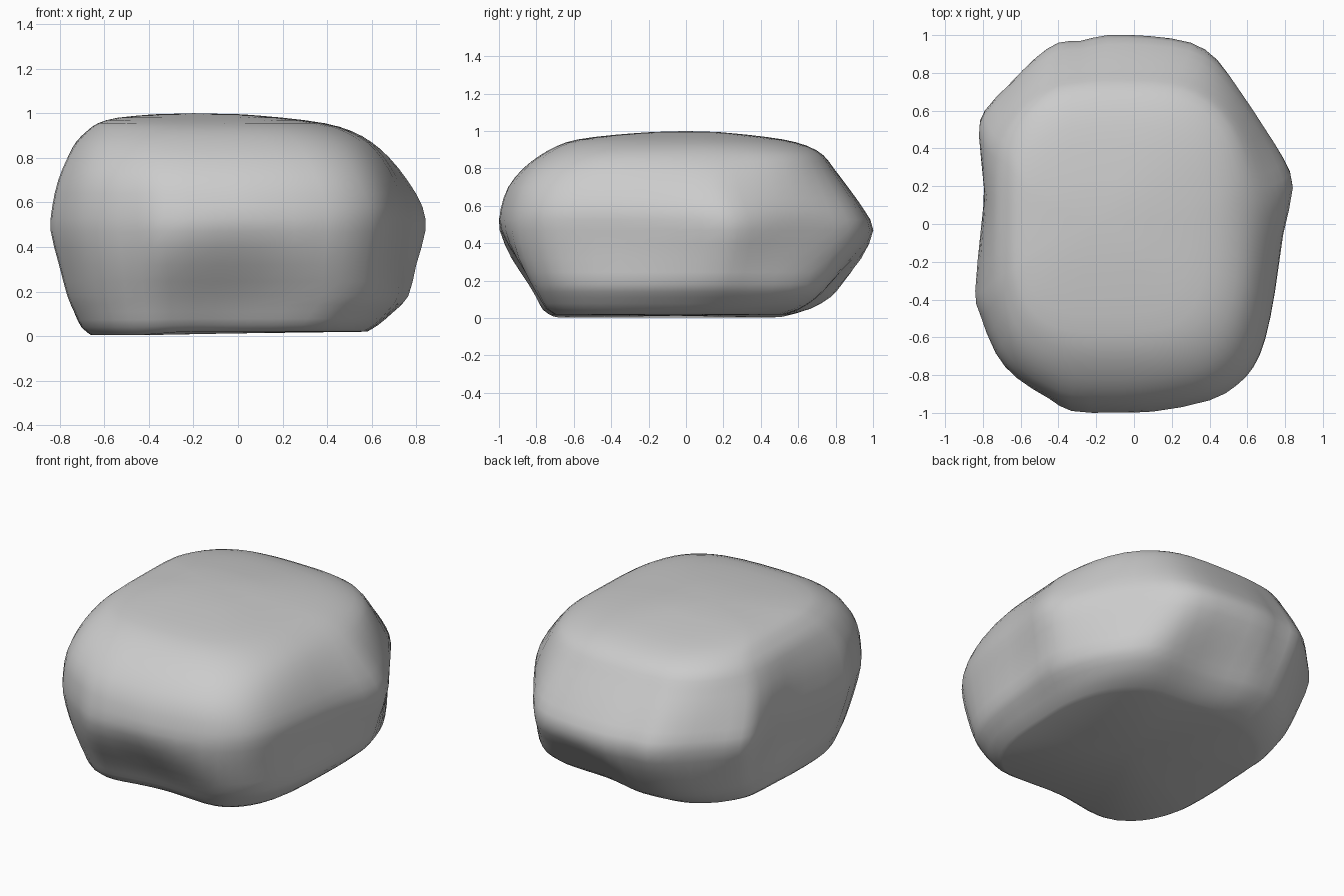
import bpy, math
from mathutils import Vector

if "Cube" in bpy.data.objects:
    bpy.data.objects.remove(bpy.data.objects["Cube"])

# Plan outline at the widest level (counter-clockwise from the right)
PLAN = [(.84, .2), (.79, .35), (.68, .52), (.56, .7), (.44, .87), (.3, .96),
        (.08, .995), (-.14, 1), (-.28, .97), (-.4, .96), (-.52, .88), (-.66, .74),
        (-.79, .6), (-.82, .48), (-.79, .2), (-.805, 0), (-.84, -.35),
        (-.815, -.47), (-.73, -.68), (-.62, -.81), (-.45, -.92), (-.33, -.99),
        (-.1, -1), (.1, -.995), (.4, -.93), (.54, -.85), (.63, -.75),
        (.69, -.6), (.74, -.35), (.785, -.05)]

# Height, then left, right, front and back limits of the stone
LEVELS = [(.02, -.66, .58, -.75, .56), (.05, -.705, .63, -.80, .67),
          (.11, -.74, .7, -.84, .78), (.18, -.77, .765, -.88, .845),
          (.32, -.805, .80, -.955, .94), (.47, -.84, .84, -1, 1),
          (.58, -.835, .828, -.99, .95), (.7, -.81, .76, -.95, .865),
          (.8, -.77, .68, -.87, .79), (.87, -.73, .6, -.78, .735),
          (.92, -.68, .51, -.69, .65), (.955, -.63, .39, -.58, .52),
          (.98, -.54, .2, -.38, .33), (.995, -.38, .02, -.18, .17)]

# Soft hollows: centre, radius, push
DENTS = [((.0, -.88, .12), .48, (0, .08, .0)),
         ((.15, .86, .08), .42, (0, -.08, .0)),
         ((-.84, .15, .2), .35, (.03, 0, 0))]


def spline(a, b, c, d, t):
    """Catmull-Rom interpolation between b and c."""
    return tuple(.5 * (2*q + (r-p)*t + (2*p-5*q+4*r-s)*t*t + (3*q-p-3*r+s)*t**3)
                 for p, q, r, s in zip(a, b, c, d))


def refine(pts, closed):
    n, out = len(pts), []
    pick = (lambda i: pts[i % n]) if closed else (lambda i: pts[max(0, min(n-1, i))])
    for i in range(n if closed else n - 1):
        for t in (0, .5):
            out.append(spline(pick(i-1), pick(i), pick(i+1), pick(i+2), t))
    return out if closed else out + [pts[-1]]


def squared(u, v, w):
    """Blend the outline towards a rounded square away from the waist."""
    r, a = math.hypot(u, v), math.atan2(v, u)
    rs = (abs(math.cos(a))**3.2 + abs(math.sin(a))**3.2) ** (-1 / 3.2)
    k = (r + (rs - r) * w) / r
    return u * k, v * k


def dented(p):
    q = Vector(p)
    for c, r, push in DENTS:
        d = (Vector(p) - Vector(c)).length / r
        if d < 1:
            q += Vector(push) * (1 - d*d)**2
    return q


# Stack of outlines fitted to each level
plan, levels = refine(PLAN, True), refine(LEVELS, False)
n, verts, faces = len(plan), [], []
for z, xl, xr, yf, yb in levels:
    w = .85 * min(1, abs(z - .47) / .4) ** 1.3
    for x, y in plan:
        u, v = squared(x / .84, y, w)
        px = (xl + xr) / 2 + u * (xr - xl) / 2
        py = (yf + yb) / 2 + v * (yb - yf) / 2
        low = max(0, 1 - z / .1)
        pz = z - .02 * low * max(0, min(1, (-.25 - px) / .2))
        verts.append(dented((px, py, pz)))
for k in range(len(levels) - 1):
    for i in range(n):
        j = (i + 1) % n
        faces.append((k*n + i, k*n + j, (k+1)*n + j, (k+1)*n + i))

# Close underside and crown
bottom, top = len(verts), len(verts) + 1
verts += [Vector((-.03, -.05, .012)), Vector((-.2, 0, 1))]
last = (len(levels) - 1) * n
for i in range(n):
    j = (i + 1) % n
    faces += [(bottom, j, i), (top, last + i, last + j)]

mesh = bpy.data.meshes.new("boulder")
mesh.from_pydata(verts, [], faces)
mesh.update()
boulder = bpy.data.objects.new("boulder", mesh)
bpy.context.collection.objects.link(boulder)
bpy.context.view_layer.objects.active = boulder
boulder.select_set(True)
bpy.ops.object.shade_smooth_by_angle(angle=math.radians(40))
